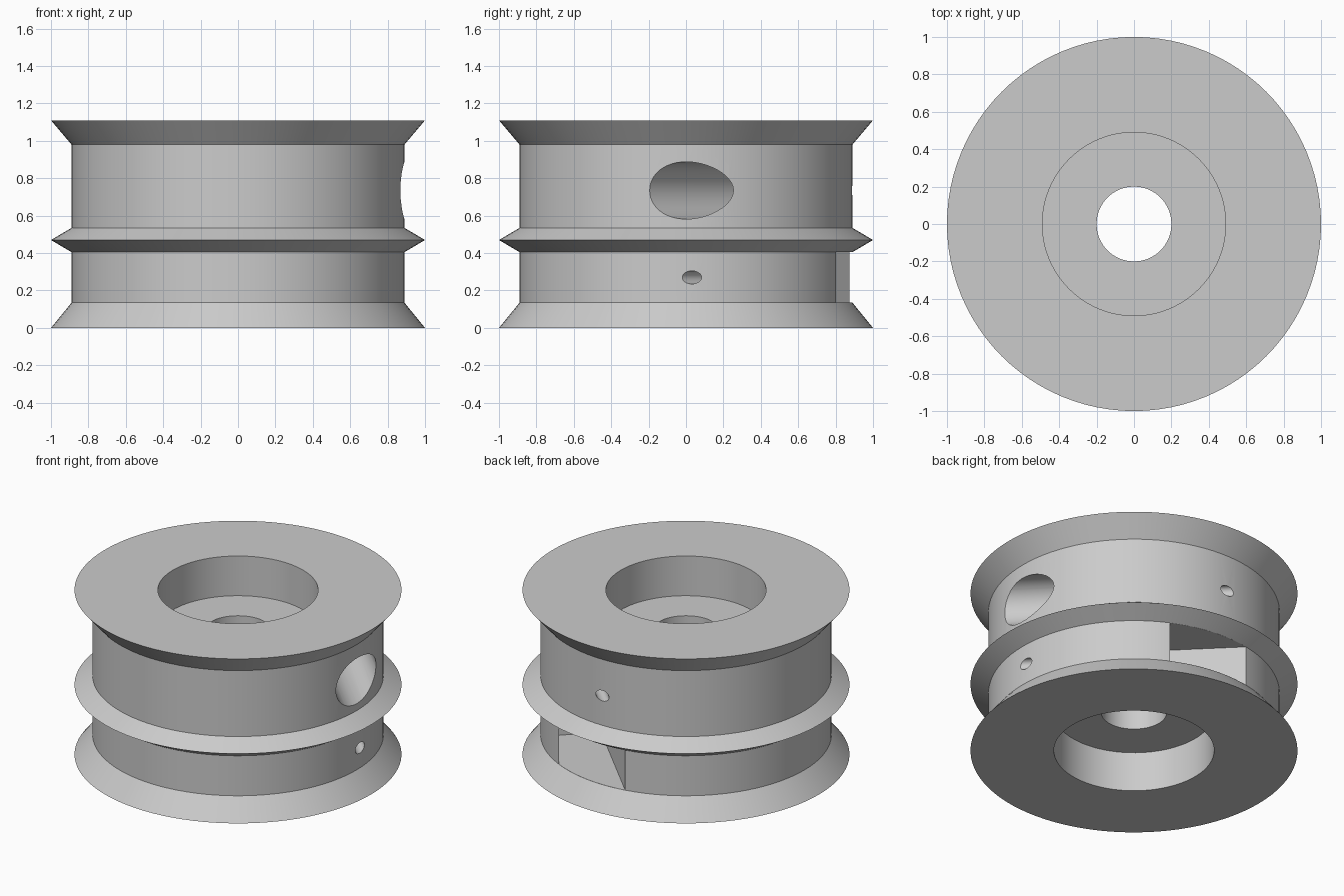
import bpy, bmesh, math
from mathutils import Matrix, Vector

if "Cube" in bpy.data.objects:
    bpy.data.objects.remove(bpy.data.objects["Cube"])

SEG = 96
R = 0.89                       # drum radius
AXIS = R / math.sqrt(2)        # distance of the tie holes from the centre
# local frame: X runs along the tie holes (towards the back), Y points outwards
ROT = Matrix.Rotation(math.radians(135), 4, 'Z') @ Matrix.Scale(-1, 4, (0, 1, 0))

grey = bpy.data.materials.new("plain_grey")
grey.diffuse_color = (0.6, 0.6, 0.6, 1)
grey.use_nodes = True
grey.node_tree.nodes["Principled BSDF"].inputs["Base Color"].default_value = grey.diffuse_color


def finish(name, bm):
    bmesh.ops.recalc_face_normals(bm, faces=bm.faces)
    me = bpy.data.meshes.new(name)
    bm.to_mesh(me)
    bm.free()
    me.materials.append(grey)
    ob = bpy.data.objects.new(name, me)
    bpy.context.collection.objects.link(ob)
    return ob


def lathe(name, profile):
    bm = bmesh.new()
    rings = [[bm.verts.new((r * math.cos(2 * math.pi * i / SEG),
                            r * math.sin(2 * math.pi * i / SEG), z))
              for i in range(SEG)] for r, z in profile]
    for a, b in zip(rings, rings[1:] + rings[:1]):
        for i in range(SEG):
            j = (i + 1) % SEG
            bm.faces.new((a[i], a[j], b[j], b[i]))
    return finish(name, bm)


def box_cutter(name, t, u, z):
    bm = bmesh.new()
    bmesh.ops.create_cube(bm, size=1)
    for v in bm.verts:
        v.co = ROT @ Vector([lo + (c + 0.5) * (hi - lo)
                             for c, (lo, hi) in zip(v.co, (t, u, z))])
    return finish(name, bm)


def bore_cutter(name, r, t, u, z):
    bm = bmesh.new()
    bmesh.ops.create_cone(bm, cap_ends=True, segments=48, radius1=r, radius2=r,
                          depth=t[1] - t[0])
    place = Matrix.Translation(((t[0] + t[1]) / 2, u, z)) @ Matrix.Rotation(math.pi / 2, 4, 'Y')
    bmesh.ops.transform(bm, matrix=ROT @ place, verts=bm.verts)
    return finish(name, bm)


# spool body: flanges, drums, counterbores and centre hole
spool = lathe("spool", [
    (1, 0), (R, 0.135), (R, 0.405), (1, 0.47), (R, 0.535), (R, 0.98), (1, 1.11),
    (0.49, 1.11), (0.49, 0.842), (0.2, 0.842), (0.2, 0.268), (0.49, 0.268), (0.49, 0)])

cutters = [
    # upper drum: wide bore, narrow through hole, cord slot
    bore_cutter("upper_wide_bore", 0.153, (-1.2, 0.12), AXIS, 0.735),
    bore_cutter("upper_cord_hole", 0.035, (-0.3, 1.2), AXIS, 0.735),
    box_cutter("upper_cord_slot", (-0.9, 0.9), (AXIS, 1.1), (0.713, 0.758)),
    # lower drum: square pocket, narrow hole, cord slot
    box_cutter("lower_pocket", (-0.12, 1.1), (0.507, 0.84), (0.1355, 0.4045)),
    bore_cutter("lower_cord_hole", 0.035, (-1.2, 0.05), 0.65, 0.27),
    box_cutter("lower_cord_slot", (-0.9, 0.4), (0.65, 1.1), (0.247, 0.292)),
]
for c in cutters:
    m = spool.modifiers.new(c.name, 'BOOLEAN')
    m.operation = 'DIFFERENCE'
    m.solver = 'EXACT'
    m.object = c

# bake the cuts and drop the cutters
bpy.context.view_layer.update()
done = bpy.data.meshes.new_from_object(
    spool.evaluated_get(bpy.context.evaluated_depsgraph_get()))
spool.modifiers.clear()
spool.data = done
for c in cutters:
    bpy.data.objects.remove(c)
bpy.context.view_layer.objects.active = spool
spool.select_set(True)
bpy.ops.object.shade_smooth_by_angle(angle=math.radians(20))
